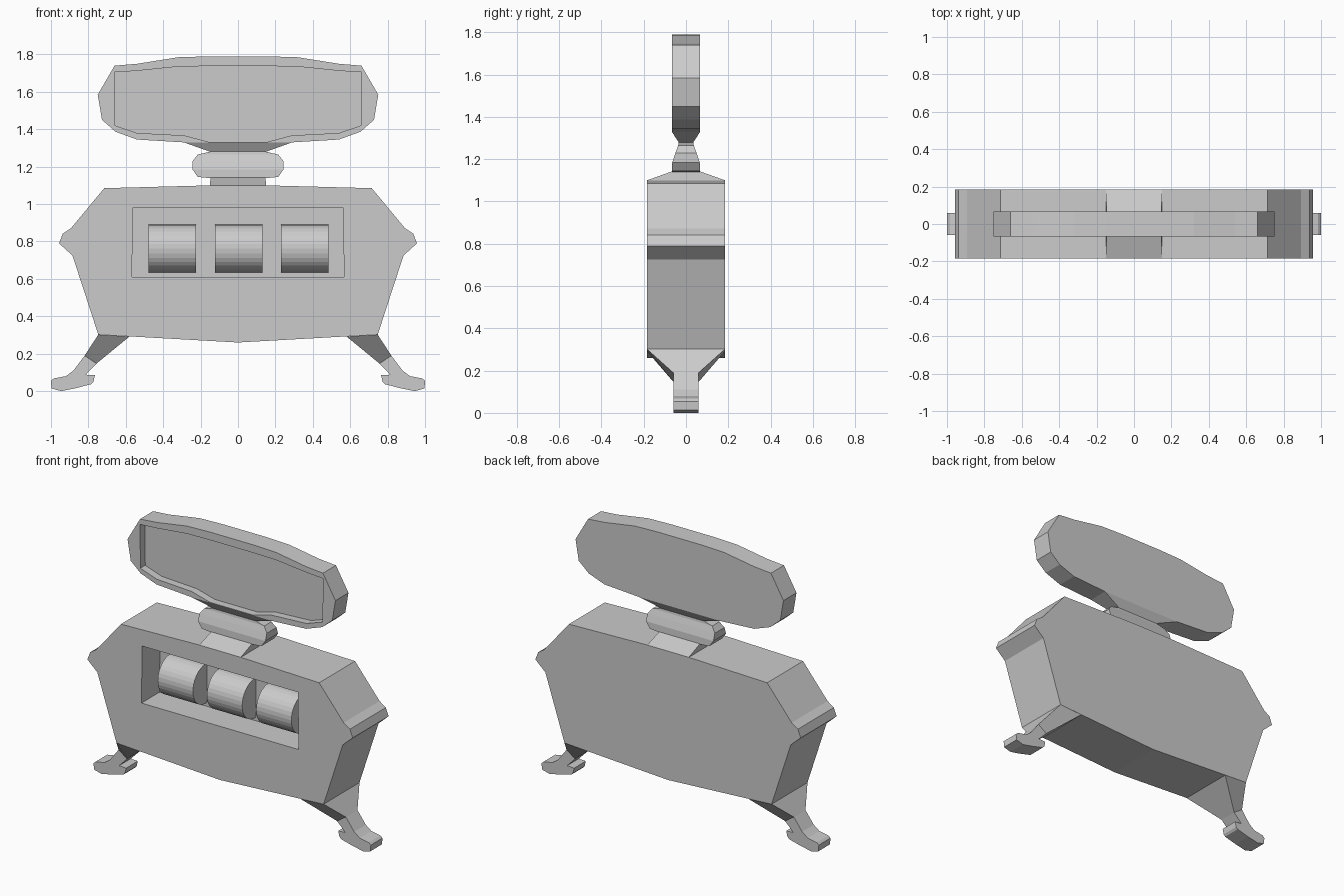
import bpy, bmesh, math

if "Cube" in bpy.data.objects:
    bpy.data.objects.remove(bpy.data.objects["Cube"])


def finish(name, bm):
    bmesh.ops.remove_doubles(bm, verts=bm.verts, dist=1e-5)
    bmesh.ops.recalc_face_normals(bm, faces=bm.faces)
    mesh = bpy.data.meshes.new(name)
    bm.to_mesh(mesh)
    bm.free()
    obj = bpy.data.objects.new(name, mesh)
    bpy.context.collection.objects.link(obj)
    return obj


def loft(name, rows, y=0.0):
    """Stack of rectangles, each row = (half width, z, half depth)."""
    bm = bmesh.new()
    rings = []
    for x, z, d in rows:
        if x == 0:  # pointed row: left and right sides share an edge
            a, b = bm.verts.new((0, y - d, z)), bm.verts.new((0, y + d, z))
            rings.append([a, a, b, b])
        else:
            rings.append([bm.verts.new(p) for p in
                          ((-x, y - d, z), (x, y - d, z), (x, y + d, z), (-x, y + d, z))])
    for lo, hi in zip(rings, rings[1:]):
        for i in range(4):
            j = (i + 1) % 4
            vs = list(dict.fromkeys((lo[i], lo[j], hi[j], hi[i])))
            if len(vs) > 2:
                bm.faces.new(vs)
    for ring in (rings[0], rings[-1]):
        if len(set(ring)) == 4:
            bm.faces.new(ring)
    return finish(name, bm)


def prism(name, pts, side):
    """Outline in x/z with a half depth at each point; side mirrors it."""
    bm = bmesh.new()
    front = [bm.verts.new((side * x, -d, z)) for x, z, d in pts]
    back = [bm.verts.new((side * x, d, z)) for x, z, d in pts]
    bm.faces.new(front)
    bm.faces.new(back[::-1])
    for i in range(len(pts)):
        j = (i + 1) % len(pts)
        bm.faces.new((front[i], back[i], back[j], front[j]))
    return finish(name, bm)


def cut(obj, cutter):
    mod = obj.modifiers.new("recess", 'BOOLEAN')
    mod.operation, mod.solver, mod.object = 'DIFFERENCE', 'EXACT', cutter
    bpy.context.view_layer.update()
    dg = bpy.context.evaluated_depsgraph_get()
    mesh = bpy.data.meshes.new_from_object(obj.evaluated_get(dg))
    obj.modifiers.clear()
    obj.data = mesh
    bpy.data.objects.remove(cutter)


# Cabinet with front window recess
D = 0.185
body = loft("cabinet", [(x, z, D) for x, z in (
    (0, .26), (.747, .302), (.885, .725), (.957, .79), (.937, .842),
    (.892, .872), (.715, 1.085), (.15, 1.10))])
cut(body, loft("window_cutter", [(.567, .61, .2), (.562, .983, .2)], y=-.2))

# Tapered shoulder and rounded neck plate
loft("neck_base", [(.15, 1.09, D), (.15, 1.10, D), (.147, 1.142, .067)])
loft("neck_plate", [(.14, 1.138, .067), (.215, 1.145, .067), (.243, 1.185, .065),
                    (.243, 1.23, .05), (.215, 1.265, .037), (.15, 1.28, .035)])

# Top sign with shallow front recess
S = 0.067
sign = loft("top_sign", [(.15, 1.28, .035), (.29, 1.33, S), (.54, 1.345, S),
                         (.655, 1.387, S), (.727, 1.45, S), (.75, 1.585, S),
                         (.66, 1.74, S), (.54, 1.75, S), (.32, 1.785, S), (.15, 1.79, S)])
cut(sign, loft("sign_cutter", [(x, z, .05) for x, z in (
    (.155, 1.332), (.287, 1.367), (.54, 1.38), (.657, 1.42),
    (.66, 1.705), (.545, 1.712), (.32, 1.735), (.15, 1.738))], y=-S))

# Three drums
for i in range(3):
    bm = bmesh.new()
    bmesh.ops.create_cone(bm, cap_ends=True, segments=32, radius1=.128,
                          radius2=.128, depth=.254)
    drum = finish("drum_%d" % (i + 1), bm)
    drum.rotation_euler = (0, math.pi / 2, 0)
    drum.location = ((i - 1) * .355 + .003, -.015, .762)

# Splayed legs and feet
F = 0.06
for side, label in ((-1, "left"), (1, "right")):
    prism("leg_" + label, [(.747, .302, D), (.58, .292, D),
                           (.757, .147, F), (.82, .19, F)], side)
    prism("foot_" + label, [(x, z, F) for x, z in (
        (.757, .147), (.82, .19), (.88, .11), (.92, .08), (.985, .068), (1.0, .055),
        (.997, .014), (.945, .0), (.87, .015), (.785, .037), (.773, .05),
        (.765, .085), (.815, .088))], side)
